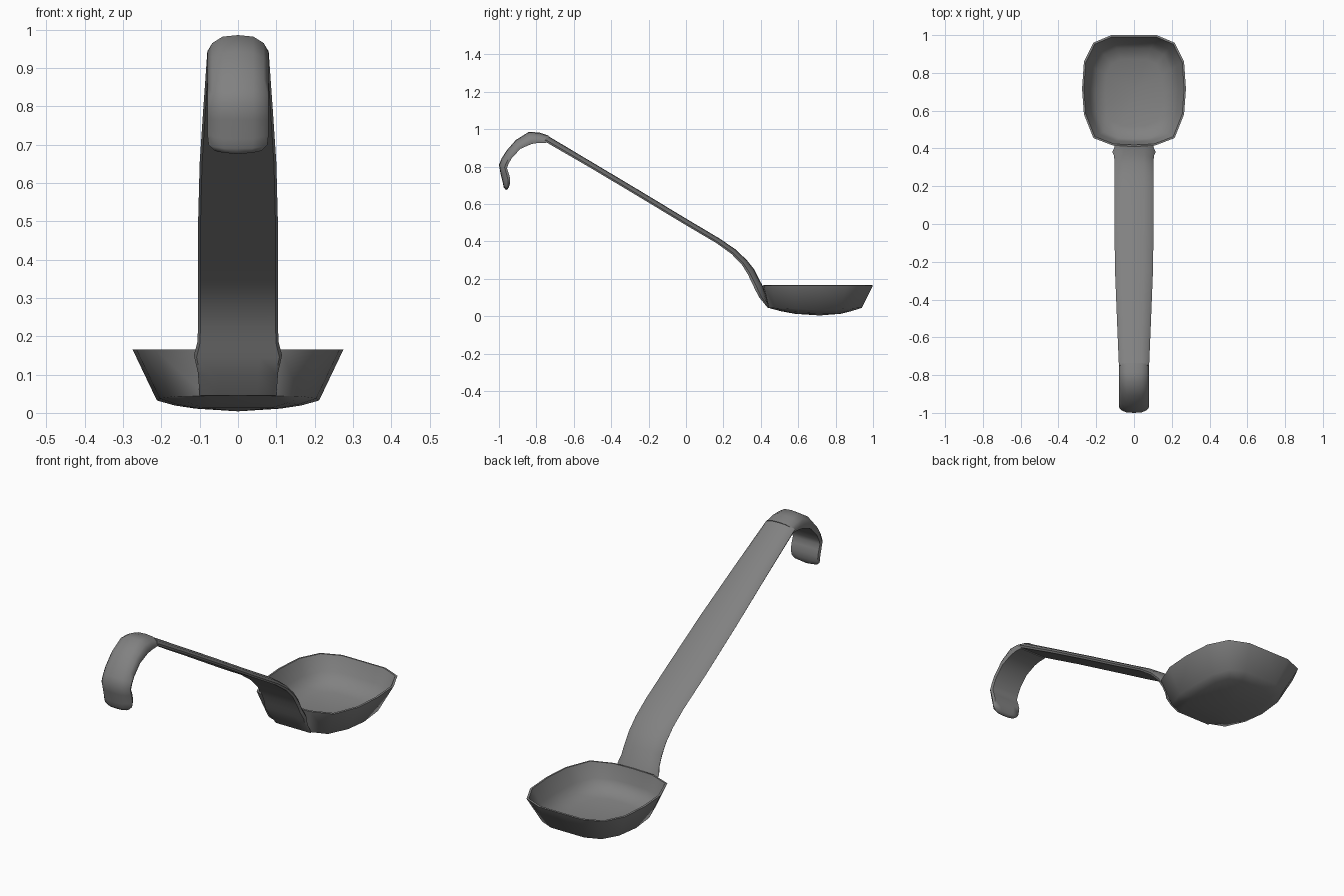
import bpy, bmesh, math
from mathutils import Vector

cube = bpy.data.objects.get("Cube")
if cube:
    bpy.data.objects.remove(cube)

steel = bpy.data.materials.new("dark_steel")
steel.use_nodes = True
GREY = (0.22, 0.22, 0.22, 1)
steel.diffuse_color = GREY
steel.node_tree.nodes["Principled BSDF"].inputs["Base Color"].default_value = GREY


def loft(name, rings, start=None, end=None, angle=55):
    """Skin closed rings; ends close to a point or with a flat cap."""
    bm = bmesh.new()
    loops = [[bm.verts.new(p) for p in ring] for ring in rings]
    n = len(loops[0])
    for a, b in zip(loops, loops[1:]):
        for i in range(n):
            j = (i + 1) % n
            bm.faces.new((a[i], a[j], b[j], b[i]))
    for loop, tip in ((loops[0], start), (loops[-1], end)):
        if tip is None:
            bm.faces.new(loop)
        else:
            v = bm.verts.new(tip)
            for i in range(n):
                bm.faces.new((loop[i], loop[(i + 1) % n], v))
    bmesh.ops.recalc_face_normals(bm, faces=bm.faces)
    mesh = bpy.data.meshes.new(name)
    bm.to_mesh(mesh)
    bm.free()
    mesh.materials.append(steel)
    obj = bpy.data.objects.new(name, mesh)
    bpy.context.collection.objects.link(obj)
    bpy.ops.object.select_all(action="DESELECT")
    obj.select_set(True)
    bpy.context.view_layer.objects.active = obj
    bpy.ops.object.shade_smooth_by_angle(angle=math.radians(angle))
    return obj


# Bowl: rounded square outline, scaled ring by ring, outside then inside
half = [(0, 1), (.12, 1), (.215, .96), (.265, .86), (.275, .715),
        (.265, .58), (.215, .455), (.11, .415), (0, .41)]
outline = half + [(-x, y) for x, y in half[-2:0:-1]]


def bowl_ring(sx, sy, cy, z, lift=0):
    ring = []
    for x, y in outline:
        d = (y - .705) / .295
        ring.append((x * sx, cy + d * .295 * sy, z + lift * abs(d)))
    return ring


bowl = loft("bowl", [
    bowl_ring(.4, .42, .705, .011, .002),
    bowl_ring(.6, .64, .695, .019, .008),
    bowl_ring(.77, .85, .69, .032, .013),
    bowl_ring(1, 1, .705, .165),
    bowl_ring(.965, .97, .705, .166),
    bowl_ring(.85, .89, .698, .09, .005),
    bowl_ring(.74, .81, .69, .046, .01),
    bowl_ring(.55, .6, .695, .03, .006),
], start=(0, .715, .004), end=(0, .71, .019))

# Cross-section: (width fraction, height fraction), crowned on the upper side
side = [(0, 1), (.5, .94), (.84, .68), (1, .3), (.94, 0), (.5, 0), (0, 0)]
section = side + [(-u, t) for u, t in side[-2:0:-1]]


def strip(name, stations, **kw):
    """Sweep the section; stations are upper y, z, lower y, z, half width."""
    rings = []
    for yu, zu, yl, zl, w in stations:
        up, low = Vector((0, yu, zu)), Vector((0, yl, zl))
        rings.append([low.lerp(up, t) + Vector((u * w, 0, 0)) for u, t in section])
    return loft(name, rings, **kw)


# Handle: long tapering strip bending down into the bowl wall
strip("handle", [
    (.447, .048, .437, .045, .10),
    (.425, .12, .392, .10, .105),
    (.410, .163, .368, .145, .115),
    (.392, .195, .352, .18, .106),
    (.365, .25, .33, .225, .104),
    (.325, .30, .297, .278, .104),
    (.265, .357, .243, .333, .104),
    (.18, .415, .164, .39, .104),
    (0, .522, -.014, .495, .104),
    (-.25, .673, -.264, .646, .100),
    (-.5, .822, -.514, .795, .090),
    (-.74, .965, -.756, .935, .080),
])

# Hook: thicker curl at the top of the handle
strip("hook", [
    (-.735, .966, -.75, .927, .079),
    (-.785, .982, -.79, .927, .08),
    (-.84, .986, -.825, .921, .08),
    (-.91, .942, -.885, .895, .08),
    (-.96, .885, -.932, .845, .08),
    (-.985, .845, -.95, .812, .08),
    (-1.0, .81, -.957, .79, .08),
    (-.992, .765, -.948, .765, .08),
    (-.98, .715, -.94, .735, .08),
    (-.975, .69, -.942, .705, .077),
    (-.966, .678, -.948, .688, .062),
], end=(0, -.957, .675))
